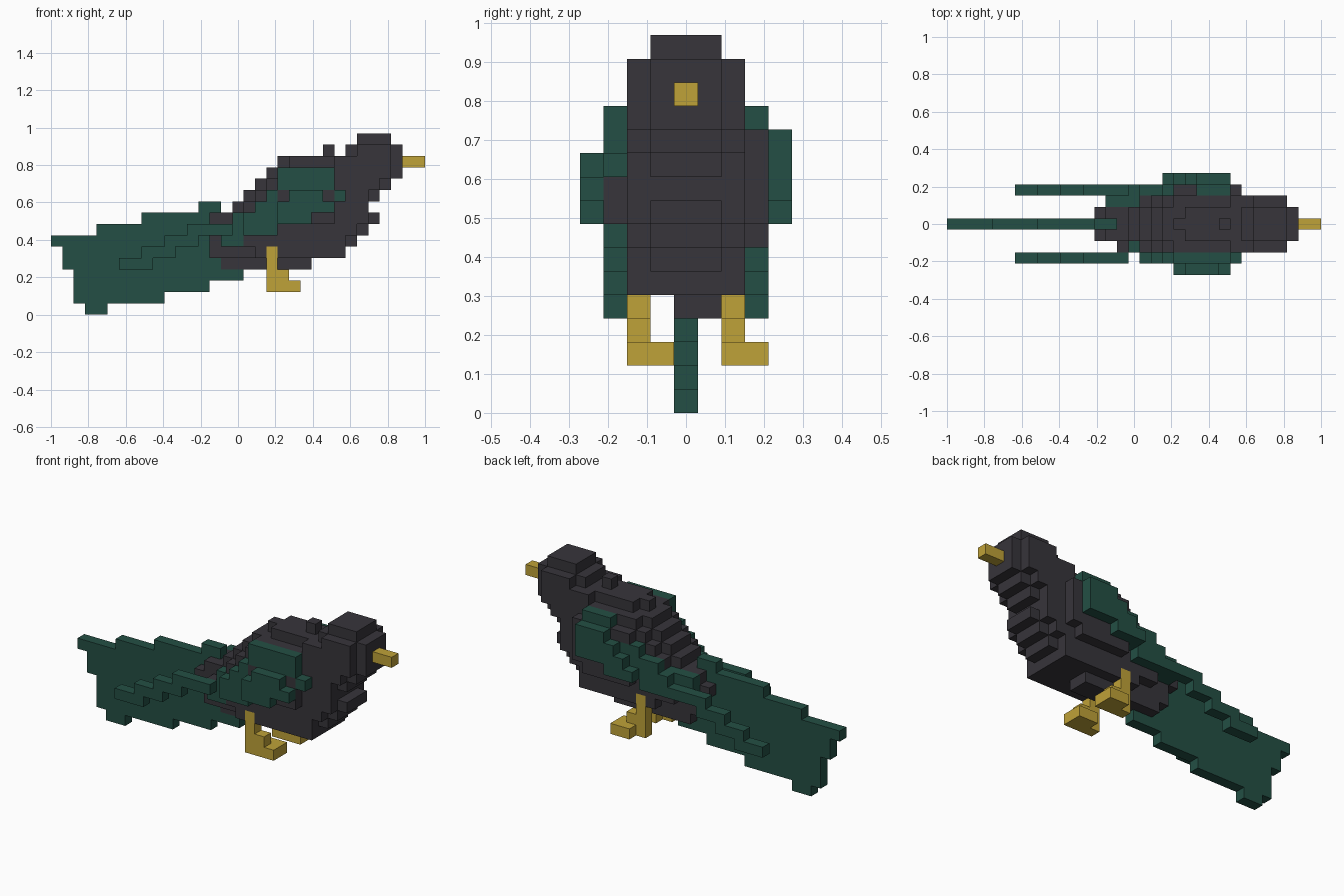
import bpy
import bmesh
from mathutils import Vector

cube = bpy.data.objects.get("Cube")
if cube:
    bpy.data.objects.remove(cube, do_unlink=True)

U = 2 / 33  # edge of one block


def material(name, rgb):
    m = bpy.data.materials.new(name)
    m.use_nodes = True
    m.diffuse_color = (*rgb, 1)
    bsdf = m.node_tree.nodes["Principled BSDF"]
    bsdf.inputs["Base Color"].default_value = (*rgb, 1)
    bsdf.inputs["Roughness"].default_value = 0.8
    return m


CHARCOAL = material("charcoal", (0.038, 0.035, 0.043))
GREEN = material("dark_green", (0.017, 0.078, 0.058))
GOLD = material("gold", (0.52, 0.36, 0.04))

taken = set()


def cells(*boxes):
    """Blocks of inclusive ranges (x0, x1, y0, y1, z0, z1)."""
    return {(i, j, k) for x0, x1, y0, y1, z0, z1 in boxes
            for i in range(x0, x1 + 1)
            for j in range(y0, y1 + 1)
            for k in range(z0, z1 + 1)}


def block_part(name, blocks, mat):
    """Outer skin of a group of blocks, skipping blocks already used."""
    blocks = blocks - taken
    taken.update(blocks)
    bm = bmesh.new()
    verts = {}

    def vert(p):
        if p not in verts:
            i, j, k = p
            verts[p] = bm.verts.new((-1 + i * U, (j - 0.5) * U, k * U))
        return verts[p]

    for c in sorted(blocks):
        for axis in range(3):
            for side in (0, 1):
                n = list(c)
                n[axis] += 2 * side - 1
                if tuple(n) in blocks:
                    continue
                a, b = (axis + 1) % 3, (axis + 2) % 3
                quad = []
                for da, db in ((0, 0), (1, 0), (1, 1), (0, 1)):
                    p = list(c)
                    p[axis] += side
                    p[a] += da
                    p[b] += db
                    quad.append(vert(tuple(p)))
                bm.faces.new(quad if side else quad[::-1])
    mesh = bpy.data.meshes.new(name)
    bm.to_mesh(mesh)
    bm.free()
    mesh.materials.append(mat)
    obj = bpy.data.objects.new(name, mesh)
    bpy.context.collection.objects.link(obj)


# Legs, each with an angled foot
block_part("right_leg", cells((19, 19, -2, -2, 2, 5), (20, 20, -2, -2, 2, 3),
                              (20, 21, -2, -1, 2, 2)), GOLD)
block_part("left_leg", cells((19, 19, 2, 2, 2, 5), (20, 20, 2, 2, 2, 3),
                             (20, 21, 2, 3, 2, 2)), GOLD)

# Beak
block_part("beak", cells((31, 32, 0, 0, 13, 13)), GOLD)

# Tail fan: a one-block-thick sheet given as (x0, x1, bottom, top)
tail = [(0, 0, 6, 6), (1, 1, 4, 6), (2, 2, 1, 6), (3, 3, 0, 6), (4, 4, 0, 7),
        (5, 7, 1, 7), (8, 9, 1, 8), (10, 12, 2, 8), (13, 13, 2, 9),
        (14, 14, 3, 4), (14, 14, 9, 9), (15, 16, 3, 3)]
block_part("tail", cells(*[(a, b, 0, 0, c, d) for a, b, c, d in tail]), GREEN)

# Wing tip feathers, stepping down to the rear on each side
steps = [(6, 8, 4), (8, 10, 5), (10, 12, 6), (12, 15, 7)]
for name, y in (("right", -3), ("left", 3)):
    block_part(name + "_wing_tip",
               cells(*[(a, b, y, y, k, k) for a, b, k in steps]), GREEN)

# Right wing
block_part("right_wing", cells(
    (15, 16, -2, -2, 6, 6), (16, 16, -2, -2, 7, 8),
    (17, 19, -3, -3, 7, 8), (18, 19, -3, -3, 9, 9), (19, 19, -3, -3, 10, 10),
    (20, 24, -3, -3, 11, 12), (25, 25, -3, -3, 10, 10),
    (20, 22, -4, -4, 8, 8), (20, 24, -4, -4, 9, 9),
    (21, 23, -4, -4, 10, 10)), GREEN)

# Left wing
block_part("left_wing", cells(
    (14, 16, 2, 2, 7, 8), (16, 18, 3, 3, 7, 8), (17, 19, 3, 3, 8, 9),
    (19, 20, 3, 3, 9, 10), (22, 24, 3, 3, 12, 12),
    (19, 21, 4, 4, 8, 8), (20, 24, 4, 4, 9, 9),
    (21, 24, 4, 4, 10, 10), (22, 24, 4, 4, 11, 11)), GREEN)

# Body and head in layers: (height, core x range, wider x range)
layers = [(5, 14, 25, 18, 25), (6, 14, 26, 16, 25), (7, 13, 27, 15, 26),
          (8, 14, 28, 16, 27), (9, 16, 27, 17, 27), (10, 17, 28, 18, 27),
          (11, 18, 29, 19, 28), (12, 19, 30, 20, 29), (13, 21, 30, 25, 29),
          (14, 26, 30, 27, 29)]
body = []
for k, a, b, c, d in layers:
    body += [(a, b, -1, 1, k, k), (c, d, -2, 2, k, k)]
body += [(15, 22, 0, 1, 4, 4),                              # belly
         (20, 20, 0, 0, 13, 13), (24, 24, 0, 0, 14, 14),    # back ridge
         (27, 29, -1, 1, 15, 15),                           # crown
         (20, 24, -3, -3, 8, 10),                           # right flank
         (20, 24, 3, 3, 7, 7), (20, 25, 3, 3, 8, 11)]       # left flank
block_part("body", cells(*body), CHARCOAL)
